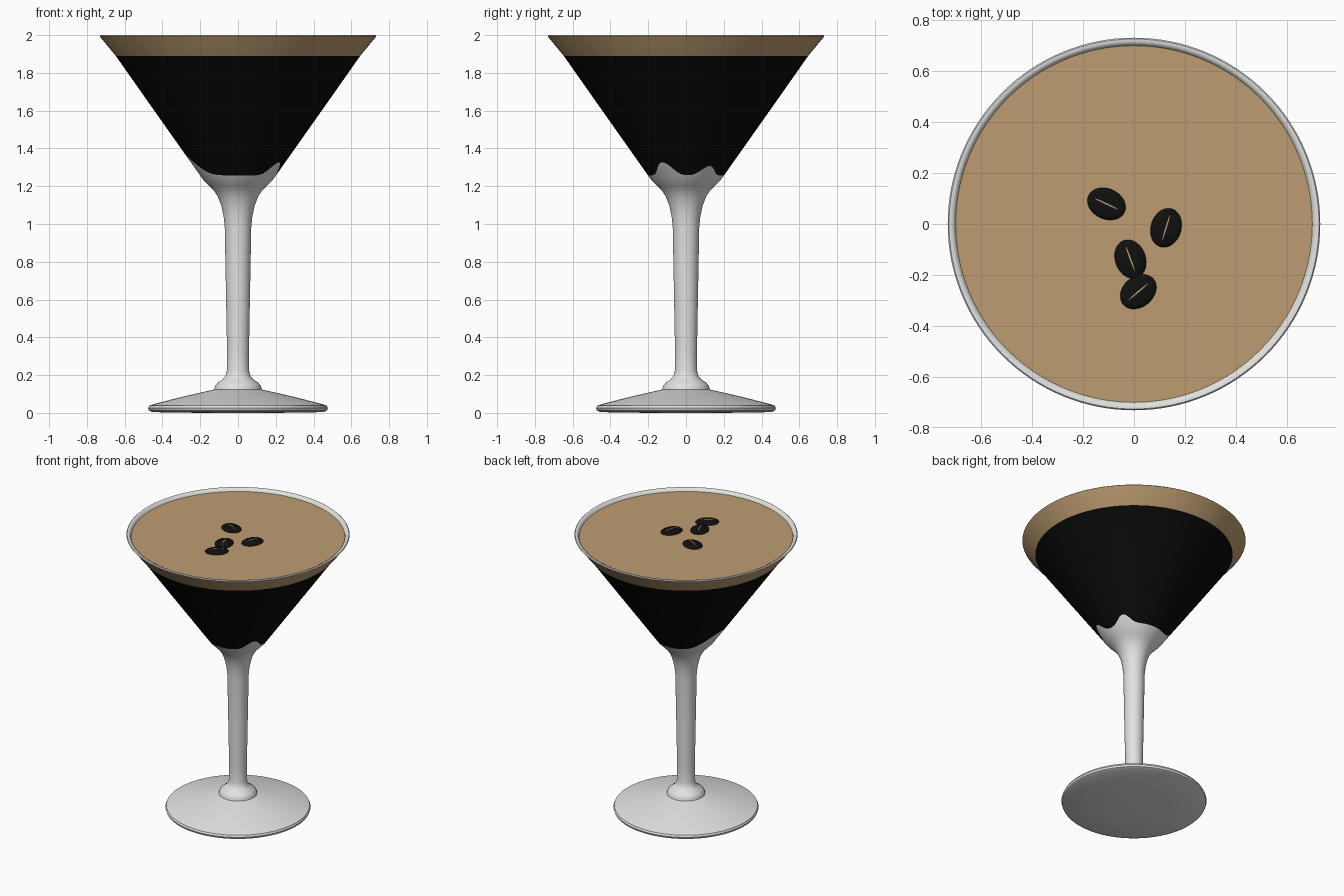
import bpy, bmesh, math
from mathutils import Matrix, Vector

if "Cube" in bpy.data.objects:
    bpy.data.objects.remove(bpy.data.objects["Cube"])

SEG = 128


def material(name, rgb):
    m = bpy.data.materials.new(name)
    m.diffuse_color = (*rgb, 1)
    m.use_nodes = True
    m.node_tree.nodes["Principled BSDF"].inputs["Base Color"].default_value = m.diffuse_color
    return m


GLASS = material("pale_glass", (0.76, 0.76, 0.75))
COFFEE = material("black_coffee", (0.003, 0.003, 0.003))
FOAM = material("tan_foam", (0.51, 0.335, 0.165))
BEAN = material("dark_bean", (0.005, 0.005, 0.005))


def finish(name, bm, mats, angle=40):
    bmesh.ops.recalc_face_normals(bm, faces=bm.faces)
    me = bpy.data.meshes.new(name)
    bm.to_mesh(me)
    bm.free()
    for m in mats:
        me.materials.append(m)
    ob = bpy.data.objects.new(name, me)
    bpy.context.collection.objects.link(ob)
    bpy.ops.object.select_all(action='DESELECT')
    ob.select_set(True)
    bpy.context.view_layer.objects.active = ob
    bpy.ops.object.shade_smooth_by_angle(angle=math.radians(angle))
    return ob


def wavy_height(a):
    """Ragged lower edge of the coffee: low, with three peaks around the bowl."""
    z = 1.257
    for centre, height, width in ((-30, 0.07, 15), (32, 0.05, 14), (180, 0.115, 30)):
        d = (math.degrees(a) - centre + 180) % 360 - 180
        z += height * math.exp(-(d / width) ** 2)
    return z


def bowl_radius(z):
    return 0.203 + (z - 1.26) * 0.706


# Glass profile: (radius, height, material of the band above the point)
profile = [
    (0.20, 0.0, 0), (0.455, 0.004, 0), (0.471, 0.012, 0), (0.476, 0.025, 0),
    (0.470, 0.038, 0), (0.44, 0.048, 0), (0.30, 0.084, 0), (0.20, 0.107, 0),
    (0.125, 0.124, 0), (0.122, 0.142, 0), (0.108, 0.160, 0), (0.082, 0.177, 0),
    (0.066, 0.195, 0), (0.059, 0.225, 0), (0.058, 0.32, 0), (0.064, 0.65, 0),
    (0.070, 0.98, 0), (0.076, 1.04, 0), (0.089, 1.10, 0), (0.108, 1.147, 0),
    (0.130, 1.18, 0), (0.155, 1.205, 0), (0.184, 1.234, 0),
    ("wavy", 0, 1),
    (bowl_radius(1.42), 1.42, 1), (bowl_radius(1.65), 1.65, 1),
    (0.647, 1.89, 2), (0.728, 1.988, 2),
    (0.732, 1.995, 0), (0.727, 2.0, 0), (0.716, 2.0, 0), (0.706, 1.994, 0),
    (0.695, 1.965, 0),
]
bm = bmesh.new()
rings = []
for r, z, _ in profile:
    ring = []
    for i in range(SEG):
        a = 2 * math.pi * i / SEG
        h = wavy_height(a) if r == "wavy" else z
        rad = bowl_radius(h) if r == "wavy" else r
        ring.append(bm.verts.new((rad * math.cos(a), rad * math.sin(a), h)))
    rings.append(ring)
for k in range(len(rings) - 1):
    for i in range(SEG):
        j = (i + 1) % SEG
        f = bm.faces.new((rings[k][i], rings[k][j], rings[k + 1][j], rings[k + 1][i]))
        f.material_index = profile[k][2]
bm.faces.new(rings[0][::-1])
finish("cocktail_glass", bm, [GLASS, COFFEE, FOAM])

# Foam surface just below the rim
FOAM_Z = 1.98
bm = bmesh.new()
bmesh.ops.create_circle(bm, cap_ends=True, segments=SEG, radius=0.701,
                        matrix=Matrix.Translation((0, 0, FOAM_Z)))
foam = finish("foam_surface", bm, [FOAM])
if foam.data.polygons[0].normal.z < 0:
    foam.data.flip_normals()


# Coffee beans: flattened domes with a thin crease that follows the top
def bean(n, x, y, angle):
    place = Matrix.Translation((x, y, FOAM_Z)) @ Matrix.Rotation(math.radians(angle), 4, 'Z')
    a, b, c = 0.078, 0.060, 0.019
    bm = bmesh.new()
    bmesh.ops.create_uvsphere(bm, u_segments=32, v_segments=16, radius=1,
                              matrix=place @ Matrix.Diagonal((a, b, c, 1)))
    finish(f"coffee_bean_{n}", bm, [BEAN])
    bm = bmesh.new()
    pairs = []
    for i in range(13):
        t = -0.05 + 0.1 * i / 12
        w = 0.0028 * math.sqrt(max(0.02, 1 - (t / 0.051) ** 2))
        h = c * math.sqrt(1 - (t / a) ** 2) + 0.0006
        pairs.append([bm.verts.new(place @ Vector((t, s * w, h))) for s in (-1, 1)])
    for p, q in zip(pairs, pairs[1:]):
        bm.faces.new((p[0], q[0], q[1], p[1]))
    finish(f"bean_crease_{n}", bm, [FOAM])


for n, spot in enumerate([(-0.108, 0.079, -25), (0.126, -0.015, 73),
                          (-0.014, -0.138, 110), (0.017, -0.266, 40)], 1):
    bean(n, *spot)
